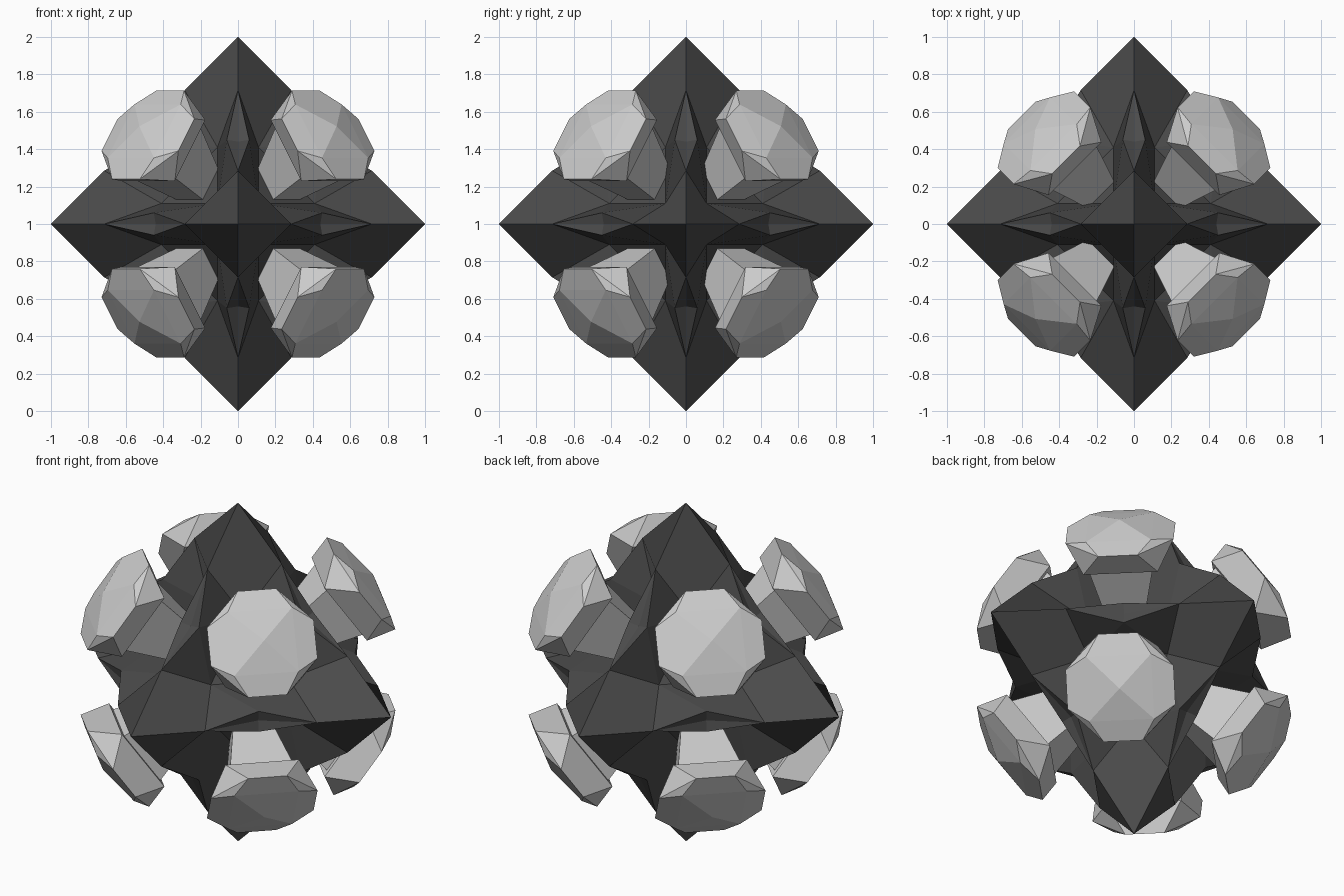
import bpy, bmesh
from itertools import product
from mathutils import Vector

if "Cube" in bpy.data.objects:
    bpy.data.objects.remove(bpy.data.objects["Cube"])

CENTRE = Vector((0, 0, 1))
OCTANTS = [Vector(s) for s in product((-1, 1), repeat=3)]


def finish(bm, name, mat):
    bmesh.ops.remove_doubles(bm, verts=bm.verts[:], dist=0.0005)
    bmesh.ops.recalc_face_normals(bm, faces=bm.faces[:])
    me = bpy.data.meshes.new(name)
    bm.to_mesh(me)
    bm.free()
    ob = bpy.data.objects.new(name, me)
    bpy.context.collection.objects.link(ob)
    me.materials.append(mat)
    return ob


def material(name, v):
    m = bpy.data.materials.new(name)
    m.diffuse_color = (v, v, v, 1)
    m.use_nodes = True
    m.node_tree.nodes["Principled BSDF"].inputs["Base Color"].default_value = m.diffuse_color
    return m


dark = material("dark_stone", 0.07)
light = material("light_stone", 0.55)

# Dark core: octahedron whose faces are sunk inwards, leaving ridges and six tips
E, IN, OUT = 0.285, 0.11, 0.41


def axis_point(sign, **c):
    return CENTRE + Vector([sign[i] * c.get("xyz"[i], 0) for i in range(3)])


bm = bmesh.new()
for sign in OCTANTS:
    def face(*pts):
        bm.faces.new([bm.verts.new(p) for p in pts])

    def inner(k):
        return axis_point(sign, **{a: OUT if a == k else IN for a in "xyz"})

    def edge(k, j):
        return axis_point(sign, **{k: 1 - E, j: E})

    for k, j, l in ("xyz", "yzx", "zxy"):
        tip = axis_point(sign, **{k: 1})
        a, b, c = edge(k, j), inner(k), edge(k, l)
        # side tips fold into a four-armed star, the others stay pyramidal
        face(*((tip, a, b, c) if k == "x" else (a, b, c, tip)))
        # ridge with a shallow notch in its middle, then the wall below it
        a2, b2 = edge(j, k), inner(j)
        mid = axis_point(sign, **{k: 0.44, j: 0.44})
        lip = axis_point(sign, **{k: 0.45, j: 0.45, l: 0.06})
        face(a, mid, lip)
        face(a2, lip, mid)
        face(a, lip, b)
        face(lip, b2, b)
        face(lip, a2, b2)
    face(inner("x"), inner("y"), inner("z"))
finish(bm, "spiked_core", dark)


# Gem heads on tapered square stems, one over every core face
def hull(points, name):
    bm = bmesh.new()
    for p in points:
        bm.verts.new(p)
    bmesh.ops.convex_hull(bm, input=bm.verts[:])
    bmesh.ops.dissolve_limit(bm, angle_limit=0.01, verts=bm.verts[:], edges=bm.edges[:])
    return finish(bm, name, light)


for i, sign in enumerate(OCTANTS):
    n = sign.normalized()
    t = Vector((0, 0, 1)).cross(n).normalized()
    u = n.cross(t)
    shift = Vector((0.005 * sign.x, -0.015 * sign.y, 0))

    def at(a, b, d):
        return CENTRE + shift + t * a + u * b + n * d

    def square(r, d):
        return [at(a * r, b * r, d) for a, b in product((-1, 1), repeat=2)]

    rim = [at(a * p, b * q, 0.825) for a, b in product((-1, 1), repeat=2)
           for p, q in ((0.105, 0.29), (0.29, 0.105))]
    hull(square(0.2, 0.68) + rim + square(0.175, 0.86) + [at(0, 0, 0.905)], f"gem_head_{i}")
    hull(square(0.09, 0.32) + square(0.175, 0.7), f"gem_stem_{i}")
